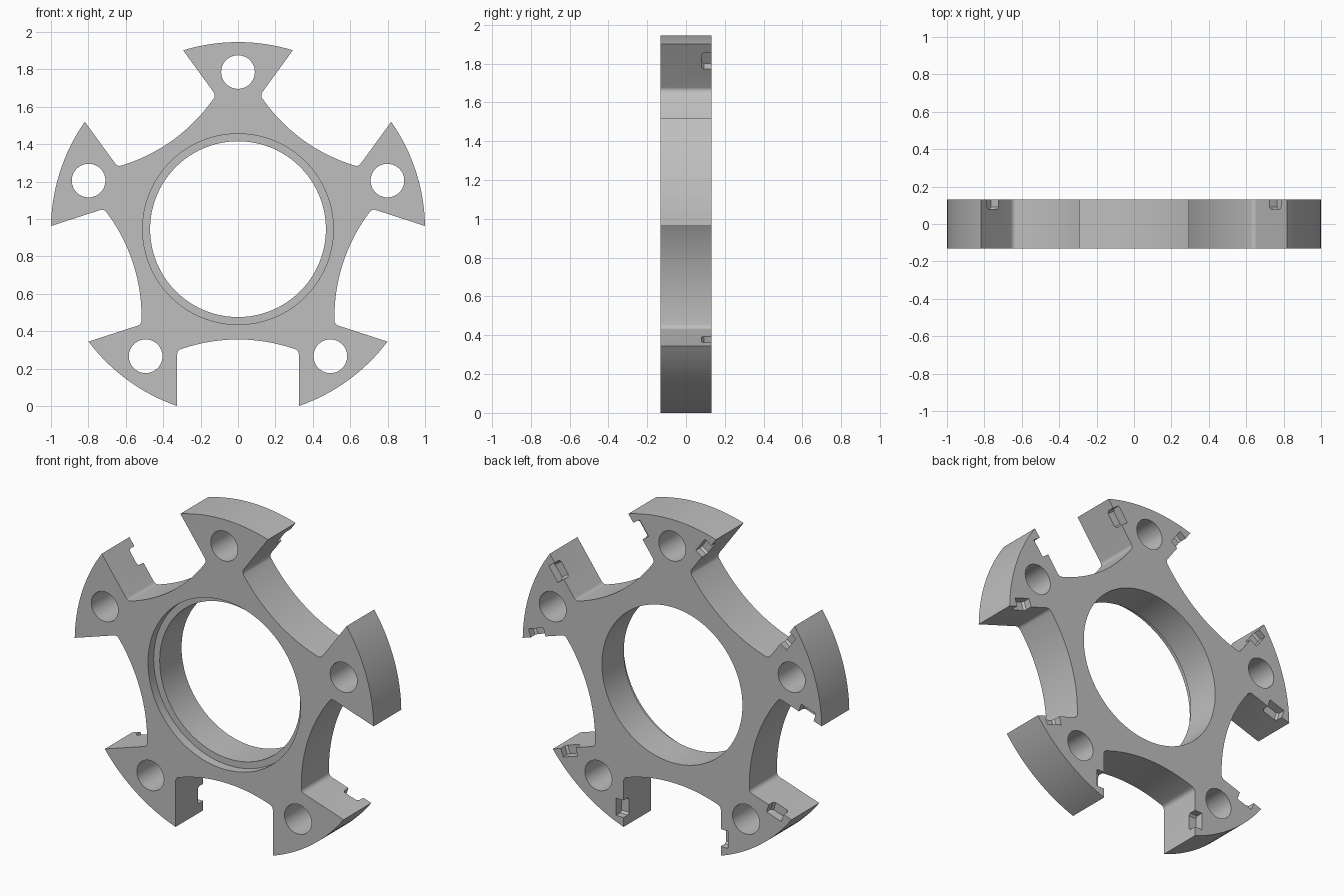
import bpy
import bmesh
from math import sin, cos, pi, radians, sqrt, atan2, asin
from mathutils import Matrix, Vector

if "Cube" in bpy.data.objects:
    bpy.data.objects.remove(bpy.data.objects["Cube"])

CENTRE_Z = 0.946      # axis height
HALF = 0.132          # half thickness
OUTER = 1.0           # outer radius
SLOT = 0.325          # half width of each notch between the arms
FLOOR, FLOOR_R, FILLET = 0.59, 0.925, 0.028
BOLT_CIRCLE = 0.84

grey = bpy.data.materials.new("satin grey metal")
grey.use_nodes = True
colour = (0.52, 0.52, 0.52, 1)
grey.diffuse_color = colour
grey.node_tree.nodes["Principled BSDF"].inputs["Base Color"].default_value = colour


def make_object(name, bm):
    bmesh.ops.recalc_face_normals(bm, faces=bm.faces)
    mesh = bpy.data.meshes.new(name)
    bm.to_mesh(mesh)
    bm.free()
    mesh.materials.append(grey)
    obj = bpy.data.objects.new(name, mesh)
    bpy.context.collection.objects.link(obj)
    return obj


def place(u, v, angle, y=0):
    """Radial u and sideways v, turned by angle about the axis."""
    return Vector((u * cos(angle) - v * sin(angle), y,
                   CENTRE_Z + u * sin(angle) + v * cos(angle)))


def notch_half():
    """Half of a notch, from the middle of its floor to the outer corner."""
    arc_u = FLOOR + FLOOR_R
    fv = SLOT - FILLET
    fu = arc_u - sqrt((FLOOR_R - FILLET) ** 2 - fv ** 2)
    sweep = atan2(fv, arc_u - fu)
    pts = [(arc_u - FLOOR_R * cos(sweep * i / 12), FLOOR_R * sin(sweep * i / 12))
           for i in range(13)]
    for i in range(1, 7):
        t = sweep + (pi / 2 - sweep) * i / 6
        pts.append((fu - FILLET * cos(t), fv + FILLET * sin(t)))
    pts.append((sqrt(OUTER ** 2 - SLOT ** 2), SLOT))
    return pts


def cut(target, cutter):
    mod = target.modifiers.new("cut", "BOOLEAN")
    mod.operation = "DIFFERENCE"
    mod.solver = "EXACT"
    mod.object = cutter
    bpy.context.view_layer.objects.active = target
    bpy.ops.object.modifier_apply(modifier=mod.name)
    bpy.data.objects.remove(cutter)


def add_cylinder(bm, radius, y0, y1, centre, segments):
    turn = Matrix.Translation((centre.x, (y0 + y1) / 2, centre.z)) @ Matrix.Rotation(pi / 2, 4, "X")
    bmesh.ops.create_cone(bm, cap_ends=True, segments=segments, radius1=radius,
                          radius2=radius, depth=y1 - y0, matrix=turn)


# Five-armed plate
half = notch_half()
notch = [(u, -v) for u, v in reversed(half)] + half[1:]
corner = asin(SLOT / OUTER)
arm_sweep = radians(72) - 2 * corner
outline = []
for k in range(5):
    a = radians(72 * k - 90)
    outline += [place(u, v, a, -HALF) for u, v in notch]
    outline += [place(OUTER, 0, a + corner + arm_sweep * i / 16, -HALF) for i in range(1, 16)]
bm = bmesh.new()
face = bm.faces.new([bm.verts.new(p) for p in outline])
ext = bmesh.ops.extrude_face_region(bm, geom=[face])
bmesh.ops.translate(bm, vec=(0, 2 * HALF, 0),
                    verts=[g for g in ext["geom"] if isinstance(g, bmesh.types.BMVert)])
plate = make_object("five_arm_spacer_plate", bm)

# Centre bore and bolt holes
bm = bmesh.new()
add_cylinder(bm, 0.47, -0.3, 0.3, place(0, 0, 0), 96)
for k in range(5):
    add_cylinder(bm, 0.09, -0.3, 0.3, place(BOLT_CIRCLE, 0, radians(72 * k + 90)), 40)
cut(plate, make_object("hole_cutter", bm))

# Shallow counterbore in the front
bm = bmesh.new()
add_cylinder(bm, 0.51, -0.3, -HALF + 0.055, place(0, 0, 0), 96)
cut(plate, make_object("counterbore_cutter", bm))

# Small clip pockets in the notch walls, open to the back
bm = bmesh.new()
pocket = [(-0.052, 0.2), (-0.052, 0.092), (-0.04, 0.08),
          (0.04, 0.08), (0.052, 0.092), (0.052, 0.2)]
for k in range(5):
    a = radians(72 * k - 90)
    for side in (-1, 1):
        ends = [[bm.verts.new(place(0.837 + u, side * v, a, y)) for u, y in pocket]
                for v in (SLOT - 0.03, SLOT + 0.05)]
        for loop in ends:
            bm.faces.new(loop)
        for i in range(6):
            j = (i + 1) % 6
            bm.faces.new((ends[0][i], ends[0][j], ends[1][j], ends[1][i]))
cut(plate, make_object("pocket_cutter", bm))

# Smooth curved walls, sharp edges
bpy.ops.object.select_all(action="DESELECT")
plate.select_set(True)
bpy.context.view_layer.objects.active = plate
bpy.ops.object.shade_smooth_by_angle(angle=radians(25))
